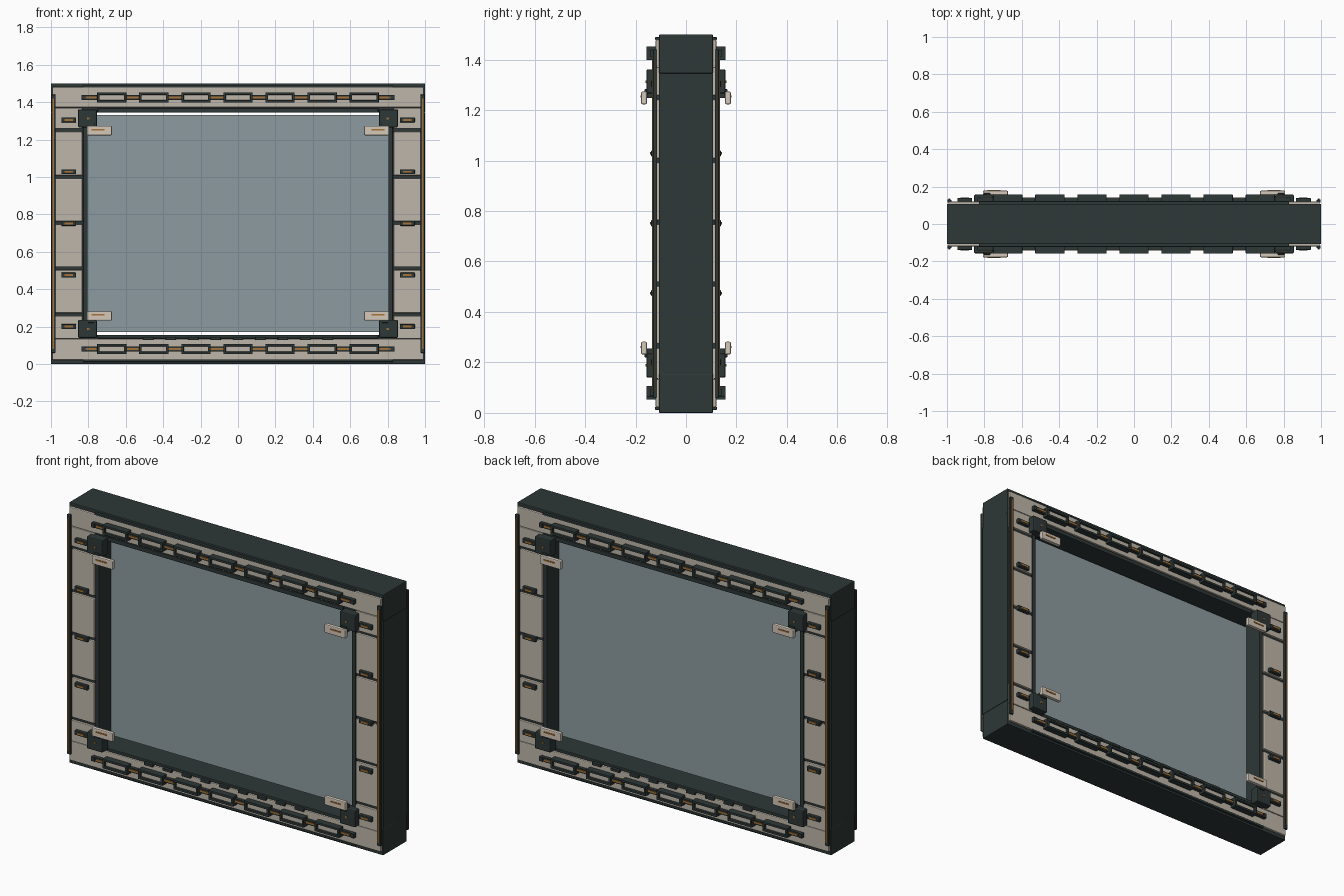
import bpy, bmesh
from mathutils import Matrix, Vector

cube = bpy.data.objects.get("Cube")
if cube:
    bpy.data.objects.remove(cube, do_unlink=True)


def material(name, r, g, b):
    m = bpy.data.materials.new(name)
    m.use_nodes = True
    m.diffuse_color = (r, g, b, 1)
    m.node_tree.nodes["Principled BSDF"].inputs["Base Color"].default_value = (r, g, b, 1)
    return m


DARK = material("dark_metal", 0.027, 0.039, 0.038)
BEIGE = material("beige_panel", 0.52, 0.47, 0.40)
PALE = material("pale_handle", 0.66, 0.58, 0.49)
GOLD = material("brass", 0.38, 0.17, 0.035)
GLASS = material("window_glass", 0.27, 0.33, 0.35)


def part(name, boxes, mat, bevel=0.0, mirror=""):
    """Join boxes (x range, depth range, z range), repeated across the named axes."""
    bm = bmesh.new()
    for sx in ((1, -1) if "x" in mirror else (1,)):
        for sy in ((-1, 1) if "y" in mirror else (1,)):
            for spans in boxes:
                size = Vector([hi - lo for lo, hi in spans])
                mid = Vector([(lo + hi) / 2 for lo, hi in spans])
                mid.x *= sx
                mid.y *= sy
                bmesh.ops.create_cube(bm, size=1, matrix=Matrix.LocRotScale(mid, None, size))
    me = bpy.data.meshes.new(name)
    bm.to_mesh(me)
    bm.free()
    me.materials.append(mat)
    ob = bpy.data.objects.new(name, me)
    bpy.context.collection.objects.link(ob)
    if bevel:
        mod = ob.modifiers.new("edge_bevel", "BEVEL")
        mod.width = bevel
        mod.segments = 2


def around(c, half):
    return (c - half, c + half)


HEIGHT, DEPTH = 1.5, 0.107
OPEN_X, OPEN_LOW, OPEN_HIGH = 0.805, 0.155, 1.345
FACE = (0.1, 0.12)

# Core frame: four beams round the opening
core = (-DEPTH, DEPTH)
part("frame_beams", [((-1, 1), core, (0, OPEN_LOW)), ((-1, 1), core, (OPEN_HIGH, HEIGHT))], DARK, 0.004)
part("frame_posts", [((OPEN_X, 1), core, (OPEN_LOW, OPEN_HIGH))], DARK, mirror="x")

# Glass, short of the frame at top and bottom
part("window_pane", [((-OPEN_X, OPEN_X), (-0.005, 0.005), (0.172, 1.33))], GLASS)

# Beige cladding on both faces
part("long_panels", [((-0.993, 0.993), FACE, (0.022, 0.134)),
                     ((-0.993, 0.993), FACE, (1.372, 1.48))], BEIGE, 0.005, "y")
seams = [0.265, 0.51, 0.755, 1.0, 1.25]
part("side_panels", [((0.832, 0.977), FACE, (lo + 0.008, hi - 0.008))
                     for lo, hi in zip(seams, seams[1:])], BEIGE, 0.005, "xy")
part("corner_panels", [((0.832, 0.993), FACE, (0.136, seams[0] - 0.008)),
                       ((0.832, 0.993), FACE, (seams[-1] + 0.008, 1.37))], BEIGE, 0.003, "xy")

# Dark trim beside the opening and along the outer edges
part("opening_trim", [((-0.75, 0.75), (0.1, 0.117), (0.137, OPEN_LOW)),
                      ((-0.75, 0.75), (0.1, 0.117), (OPEN_HIGH, 1.368))], DARK, 0.003, "y")
part("opening_side_trim", [((OPEN_X, 0.828), (0.1, 0.115), (0.2, 1.3))], DARK, 0.003, "xy")
part("edge_trim", [((-0.83, 0.83), (0.1, 0.122), (0.012, 0.025)),
                   ((-0.83, 0.83), (0.1, 0.122), (1.477, 1.489))], DARK, 0.002, "y")

# Upright edge bars with brass inlay
part("edge_bars", [((0.976, 0.998), (0.115, 0.13), (0.06, 1.44))], DARK, 0.002, "xy")
part("edge_bar_inlays", [((0.984, 0.991), (0.125, 0.135), (0.08, 1.42))], GOLD, 0, "xy")

# Rails with seven framed links, above and below the opening
link_x = [i * 0.225 for i in range(-3, 4)]
rails, rods, links, plates = [], [], [], []
for z in (0.08, 1.425):
    rods.append(((-0.81, 0.81), (0.12, 0.141), around(z, 0.005)))
    for edge in (-0.009, 0.009):
        rails.append(((-0.835, 0.835), (0.115, 0.138), around(z + edge, 0.004)))
    for side in (-1, 1):
        rails.append((around(side * 0.826, 0.01), (0.115, 0.142), around(z, 0.013)))
    for x in link_x:
        for s in (-1, 1):
            links.append((around(x, 0.078), (0.115, 0.157), around(z + s * 0.021, 0.0065)))
            links.append((around(x + s * 0.0715, 0.0065), (0.115, 0.157), around(z, 0.016)))
        plates.append((around(x, 0.067), (0.12, 0.144), around(z, 0.016)))
part("rail_edges", rails, DARK, 0.001, "y")
part("rail_rods", rods, GOLD, 0, "y")
part("rail_links", links, DARK, 0.002, "y")
part("link_plates", plates, BEIGE, 0, "y")

# Clips on the side panels
clip_z = [0.2, 0.475, 0.752, 1.028, 1.305]
part("side_clips", [(around(0.905, 0.04), (0.112, 0.138), around(z, 0.013)) for z in clip_z], DARK, 0.003, "xy")
part("clip_inlays", [(around(0.905, 0.022), (0.13, 0.142), around(z, 0.005)) for z in clip_z], GOLD, 0, "xy")

# Row of small lugs under the sill
part("sill_lugs", [(around(i * 0.12, 0.028), (0.11, 0.133), around(0.136, 0.008))
                   for i in range(-4, 5)], DARK, 0.002, "y")

# Corner blocks and their swing handles
blocks, lights, handles, slots = [], [], [], []
for z, handle_z in ((0.188, 0.257), (1.313, 1.248)):
    blocks.append(((0.755, 0.855), (0.1, 0.157), around(z, 0.048)))
    lights.append((around(0.8, 0.006), (0.15, 0.16), around(z, 0.005)))
    handles.append(((0.674, 0.808), (0.155, 0.178), around(handle_z, 0.025)))
    slots.append((around(0.748, 0.034), (0.17, 0.181), around(handle_z + 0.005, 0.004)))
part("corner_blocks", blocks, DARK, 0.006, "xy")
part("corner_lights", lights, GOLD, 0, "xy")
part("corner_handles", handles, PALE, 0.005, "xy")
part("handle_slots", slots, GOLD, 0, "xy")

# Short pins joining handles to blocks
part("handle_pins", [(around(0.785, 0.018), (0.13, 0.165), around(z, 0.018))
                     for z in (0.238, 1.265)], DARK, 0.003, "xy")
